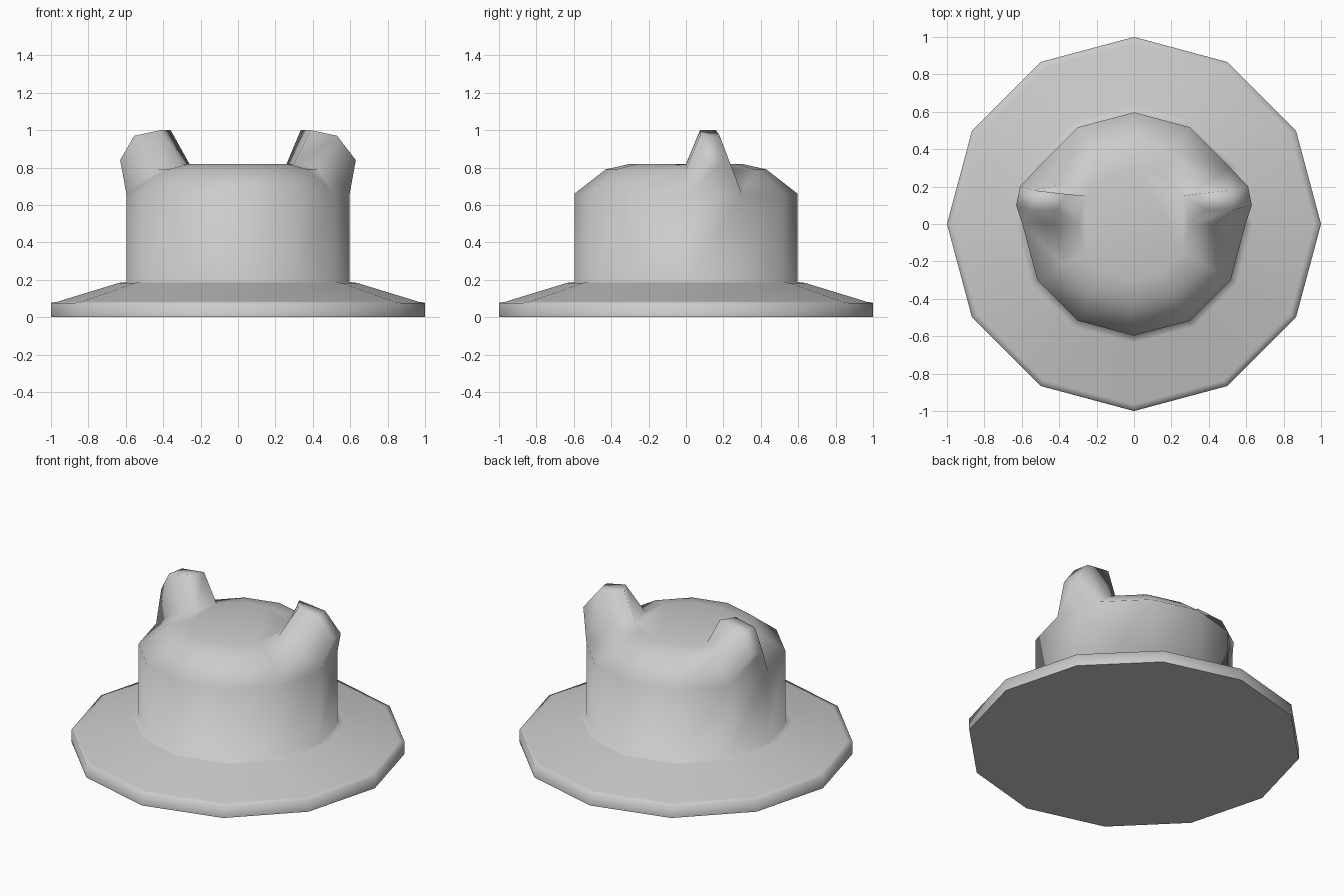
import bpy, bmesh, math

if "Cube" in bpy.data.objects:
    bpy.data.objects.remove(bpy.data.objects["Cube"])

SIDES = 12
# radius, height from brim underside up to the flat of the crown
PROFILE = [(1.0, 0.0), (1.0, 0.077), (0.965, 0.083), (0.635, 0.184), (0.597, 0.188),
           (0.597, 0.66), (0.43, 0.79), (0.30, 0.82)]
CROWN = 5  # index of the profile ring at the top of the crown wall

bm = bmesh.new()

# Brim and crown: twelve-sided lathe
rings = []
for r, z in PROFILE:
    rings.append([bm.verts.new((r * math.cos(math.tau * i / SIDES),
                                r * math.sin(math.tau * i / SIDES), z)) for i in range(SIDES)])
faces = {}
for k in range(len(rings) - 1):
    for i in range(SIDES):
        j = (i + 1) % SIDES
        faces[k, i] = bm.faces.new((rings[k][i], rings[k][j], rings[k + 1][j], rings[k + 1][i]))
bm.faces.new(list(reversed(rings[0])))
bm.faces.new(rings[-1])

# Ears: extrude two shoulder faces on each side and shape their caps
FRONT = [(0.63, 0.10, 0.84), (0.53, 0.075, 0.97), (0.39, 0.075, 1.0)]
BACK = [(0.61, 0.20, 0.84), (0.51, 0.18, 0.97), (0.335, 0.16, 1.0)]


def ear(sector, side, lean):
    targets = []
    front, back = (sector, sector + 1) if side > 0 else (sector + 1, sector)
    for row, col in ((FRONT, front), (BACK, back)):
        for k, (x, y, z) in enumerate(row):
            base = rings[CROWN + k][col].co.copy()
            targets.append((base, (side * (x + (lean if k else 0)), y, z)))
    old = [faces[CROWN, sector], faces[CROWN + 1, sector]]
    new = bmesh.ops.extrude_face_region(bm, geom=old)["geom"]
    for v in [g for g in new if isinstance(g, bmesh.types.BMVert)]:
        v.co = min(targets, key=lambda t: (t[0] - v.co).length)[1]
    bmesh.ops.delete(bm, geom=[f for f in old if f.is_valid], context='FACES')


ear(0, 1, 0.0)
ear(5, -1, 0.025)

# Remove any leftover inner edge or point
bmesh.ops.delete(bm, geom=[e for e in bm.edges if not e.link_faces], context='EDGES')
bmesh.ops.recalc_face_normals(bm, faces=bm.faces)

mesh = bpy.data.meshes.new("eared_hat")
bm.to_mesh(mesh)
bm.free()
hat = bpy.data.objects.new("eared_hat", mesh)
bpy.context.collection.objects.link(hat)

# Soft shading with a crisp underside edge
bpy.context.view_layer.objects.active = hat
hat.select_set(True)
bpy.ops.object.shade_smooth_by_angle(angle=math.radians(85))
